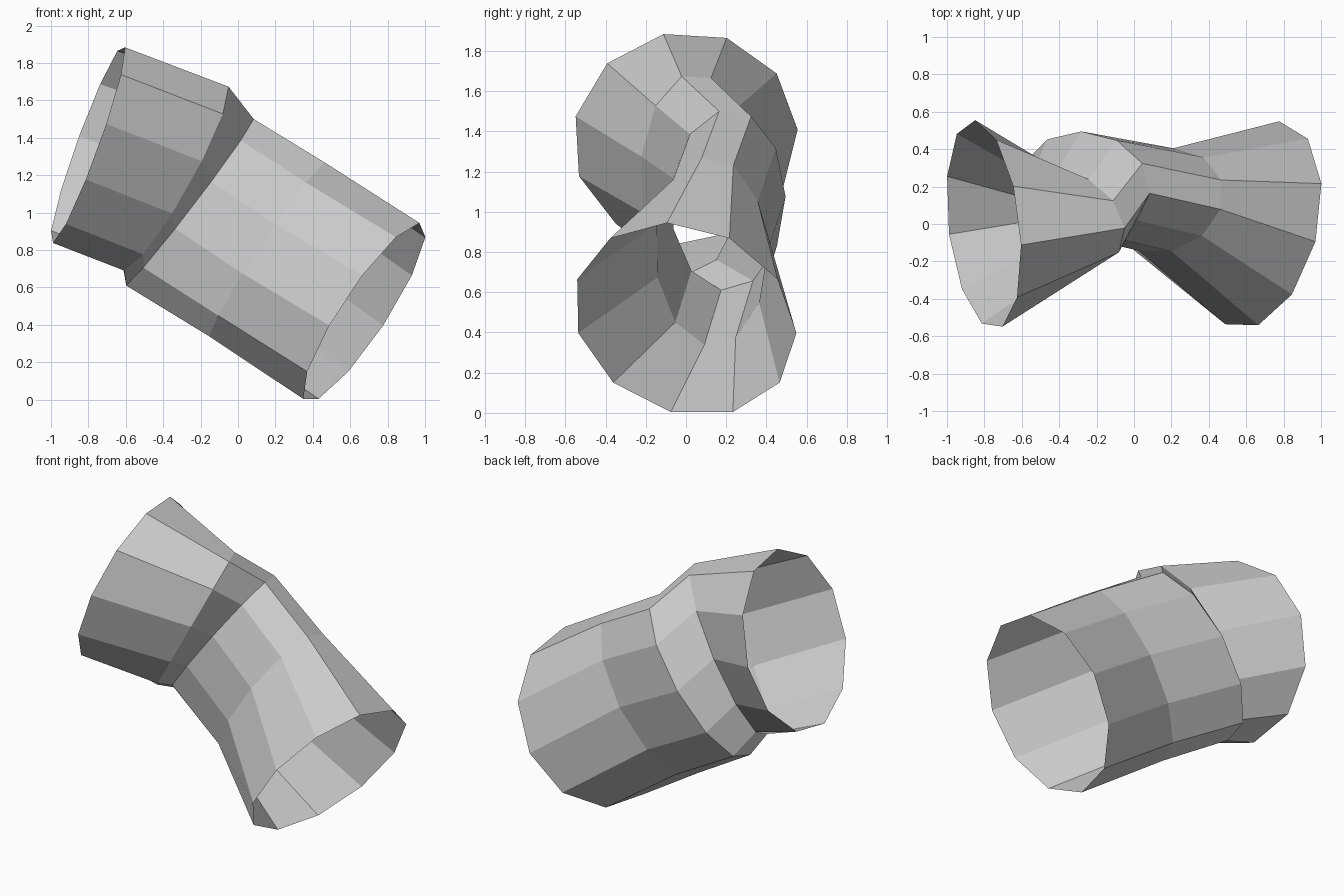
import bpy, bmesh
from math import cos, tau

if "Cube" in bpy.data.objects:
    bpy.data.objects.remove(bpy.data.objects["Cube"])

SIDES = 11

# Each ring is a tilted ellipse: (centre, radius, step of the peak) for x, y and z
RINGS = [
    ((-.803, .20, .84), (-.004, .56, 4.09), (1.367, .53, 1.39)),   # upper open end
    ((-.339, .29, .83), (.03, .26, 4.10), (1.19, .50, 1.45)),      # narrow waist
    ((-.26, .345, 1.14), (.21, .285, 4.03), (1.058, .45, 1.32)),   # offset waist
    ((.161, .315, 1.53), (.125, .28, 4.04), (.804, .47, 1.24)),    # lower body
    ((.674, .33, 1.80), (-.006, .555, 4.03), (.465, .48, 1.00)),   # lower open end
]


def ring_point(ring, step):
    return [c + r * cos(tau * (step - peak) / SIDES) for c, r, peak in ring]


# Open tube skinned across the rings
bm = bmesh.new()
loops = [[bm.verts.new(ring_point(ring, i)) for i in range(1, SIDES + 1)] for ring in RINGS]
for a, b in zip(loops, loops[1:]):
    for i in range(SIDES):
        j = (i + 1) % SIDES
        bm.faces.new((a[i], b[i], b[j], a[j]))
bmesh.ops.recalc_face_normals(bm, faces=bm.faces)

mesh = bpy.data.meshes.new("bent_tube")
bm.to_mesh(mesh)
bm.free()
tube = bpy.data.objects.new("bent_tube", mesh)
bpy.context.collection.objects.link(tube)
